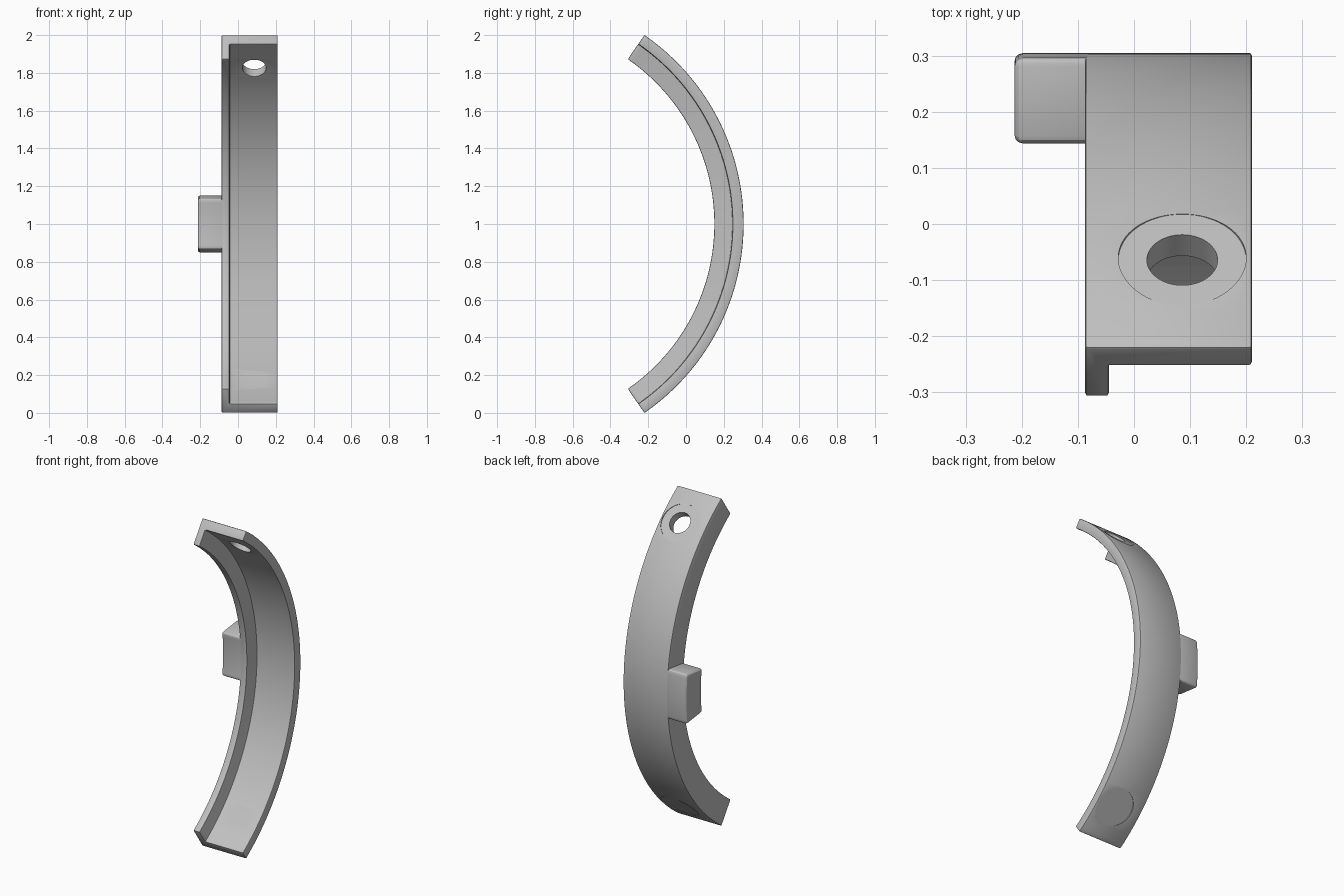
import bpy, bmesh
from math import sin, cos, radians
from mathutils import Matrix, Vector

cube = bpy.data.objects.get("Cube")
if cube:
    bpy.data.objects.remove(cube, do_unlink=True)

AXIS_Y, AXIS_Z = -0.91, 1.0          # centre of the arc
R_OUT, R_STEP, R_IN = 1.215, 1.157, 1.06
X_RIGHT, X_STEP, X_LEFT = -0.087, -0.045, 0.21

grey = bpy.data.materials.new("light grey")
grey.use_nodes = True
colour = (0.52, 0.52, 0.52, 1)
grey.diffuse_color = colour
grey.node_tree.nodes["Principled BSDF"].inputs["Base Color"].default_value = colour


def on_arc(x, r, a):
    return Vector((x, AXIS_Y + r * cos(a), AXIS_Z + r * sin(a)))


def make_object(name, bm):
    bmesh.ops.recalc_face_normals(bm, faces=bm.faces)
    mesh = bpy.data.meshes.new(name)
    bm.to_mesh(mesh)
    bm.free()
    obj = bpy.data.objects.new(name, mesh)
    bpy.context.collection.objects.link(obj)
    mesh.materials.append(grey)
    return obj


def arc_sweep(name, profile, half_angle, steps):
    """Sweep an (x, radius) profile around the arc and cap both ends."""
    bm = bmesh.new()
    rings = []
    for i in range(steps + 1):
        a = half_angle * (2 * i / steps - 1)
        rings.append([bm.verts.new(on_arc(x, r, a)) for x, r in profile])
    n = len(profile)
    for p, q in zip(rings, rings[1:]):
        for j in range(n):
            k = (j + 1) % n
            bm.faces.new((p[j], p[k], q[k], q[j]))
    bm.faces.new(rings[0])
    bm.faces.new(rings[-1])
    return make_object(name, bm)


def add_bevel(obj, width, segments):
    mod = obj.modifiers.new("edge rounding", 'BEVEL')
    mod.width, mod.segments = width, segments
    mod.limit_method, mod.angle_limit = 'ANGLE', radians(30)


def radial_cutter(name, angle, radius, r_from, r_to):
    """Cylinder pointing outward from the arc centre."""
    bm = bmesh.new()
    bmesh.ops.create_cone(bm, cap_ends=True, segments=64, radius1=radius,
                          radius2=radius, depth=r_to - r_from)
    place = Matrix.Translation(on_arc(0.086, (r_from + r_to) / 2, angle))
    turn = Vector((0, cos(angle), sin(angle))).to_track_quat('Z', 'X')
    bm.transform(place @ turn.to_matrix().to_4x4())
    obj = make_object(name, bm)
    obj.hide_render = True
    return obj


def finish(obj):
    """Bake the modifiers and smooth the curved surfaces."""
    graph = bpy.context.evaluated_depsgraph_get()
    baked = bpy.data.meshes.new_from_object(obj.evaluated_get(graph))
    obj.modifiers.clear()
    obj.data = baked
    bpy.ops.object.select_all(action='DESELECT')
    obj.select_set(True)
    bpy.context.view_layer.objects.active = obj
    bpy.ops.object.shade_smooth_by_angle(angle=radians(25))


# Curved band with an inward flange along its right edge
band = arc_sweep("curved_band", [
    (X_RIGHT, R_OUT), (X_LEFT, R_OUT), (X_LEFT, R_STEP),
    (X_STEP, R_STEP), (X_STEP, R_IN), (X_RIGHT, R_IN)], radians(55.4), 96)
add_bevel(band, 0.005, 2)

# Screw holes with shallow flat seats near both ends
cutters = []
for side, label in ((1, "upper"), (-1, "lower")):
    a = side * radians(45.6)
    cutters.append(radial_cutter(label + "_hole_cutter", a, 0.063, 1.09, 1.3))
    cutters.append(radial_cutter(label + "_seat_cutter", a, 0.114, R_OUT - 0.006, 1.3))
for cutter in cutters:
    mod = band.modifiers.new(cutter.name, 'BOOLEAN')
    mod.operation, mod.object, mod.solver = 'DIFFERENCE', cutter, 'EXACT'
finish(band)
for cutter in cutters:
    bpy.data.objects.remove(cutter, do_unlink=True)

# Rounded side tab, rooted inside the flange
tab = arc_sweep("side_tab", [
    (-0.213, R_OUT - 0.0005), (-0.062, R_OUT - 0.0005),
    (-0.062, R_IN + 0.0005), (-0.213, R_IN + 0.0005)], radians(7.25), 12)
add_bevel(tab, 0.015, 3)
finish(tab)
